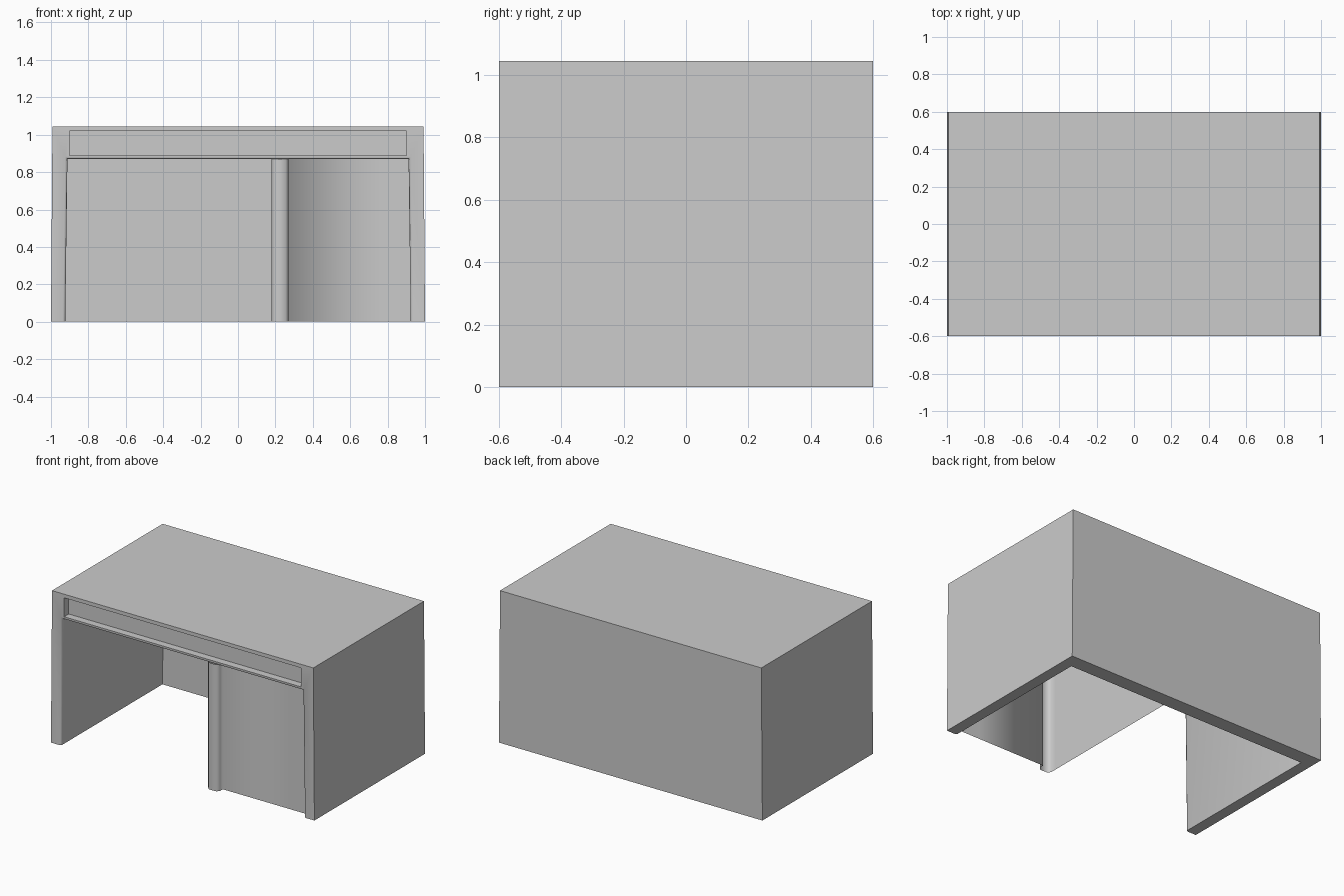
import bpy, bmesh

if "Cube" in bpy.data.objects:
    bpy.data.objects.remove(bpy.data.objects["Cube"])


def new_object(name, bm):
    mesh = bpy.data.meshes.new(name)
    bm.to_mesh(mesh)
    bm.free()
    obj = bpy.data.objects.new(name, mesh)
    bpy.context.collection.objects.link(obj)
    return obj


def tapered_box(name, half_low, half_high, y0, y1, z0, z1):
    """Box centred on x whose width changes from bottom to top."""
    bm = bmesh.new()
    bmesh.ops.create_cube(bm, size=2)
    for v in bm.verts:
        half = half_high if v.co.z > 0 else half_low
        v.co = (half * v.co.x,
                y1 if v.co.y > 0 else y0,
                z1 if v.co.z > 0 else z0)
    return new_object(name, bm)


def cut(target, cutter):
    mod = target.modifiers.new("cut", 'BOOLEAN')
    mod.operation = 'DIFFERENCE'
    mod.solver = 'EXACT'
    mod.object = cutter
    bpy.context.view_layer.objects.active = target
    bpy.ops.object.modifier_apply(modifier=mod.name)
    bpy.data.objects.remove(cutter)


# Desk body: slightly tapered block with knee space and drawer recess cut out
FRONT, BACK, HEIGHT, CEILING = -0.6, 0.6, 1.045, 0.87
body = tapered_box("desk_body", 1.0, 0.992, FRONT, BACK, 0, HEIGHT)
cut(body, tapered_box("knee_space", 0.925, 0.912, -0.8, 0.5, -0.1, CEILING))
cut(body, tapered_box("drawer_recess", 0.9, 0.9, -0.8, -0.53, 0.89, 1.02))

# Soften the front edge around the knee space
bm = bmesh.new()
bm.from_mesh(body.data)
rim = [e for e in bm.edges
       if all(abs(v.co.y - FRONT) < 1e-3 and abs(v.co.x) < 0.95
              and v.co.z < CEILING + 0.01 for v in e.verts)]
bmesh.ops.bevel(bm, geom=rim, offset=0.012, segments=2, profile=0.5,
                affect='EDGES')
bm.to_mesh(body.data)
bm.free()

# Drawer front sitting back inside its recess
tapered_box("drawer_front", 0.9, 0.9, -0.55, -0.52, 0.89, 1.02)

# Cabinet shell: side wall, rounded front post and recessed door in one sheet
profile = [(0.18, 0.5), (0.18, -0.54), (0.18, -0.58), (0.195, -0.598),
           (0.225, -0.6), (0.255, -0.598), (0.27, -0.58), (0.27, -0.55),
           (0.78, -0.55), (0.925, -0.55)]
bm = bmesh.new()
low = [bm.verts.new((x, y, 0)) for x, y in profile]
high = [bm.verts.new((x, y, CEILING)) for x, y in profile]
for i in range(len(profile) - 1):
    bm.faces.new((low[i], low[i + 1], high[i + 1], high[i]))
for f in bm.faces:
    f.smooth = True
new_object("cabinet_shell", bm)

# Smooth only the rounded rim of the body
bpy.ops.object.select_all(action='DESELECT')
body.select_set(True)
bpy.context.view_layer.objects.active = body
bpy.ops.object.shade_smooth_by_angle(angle=0.9)
